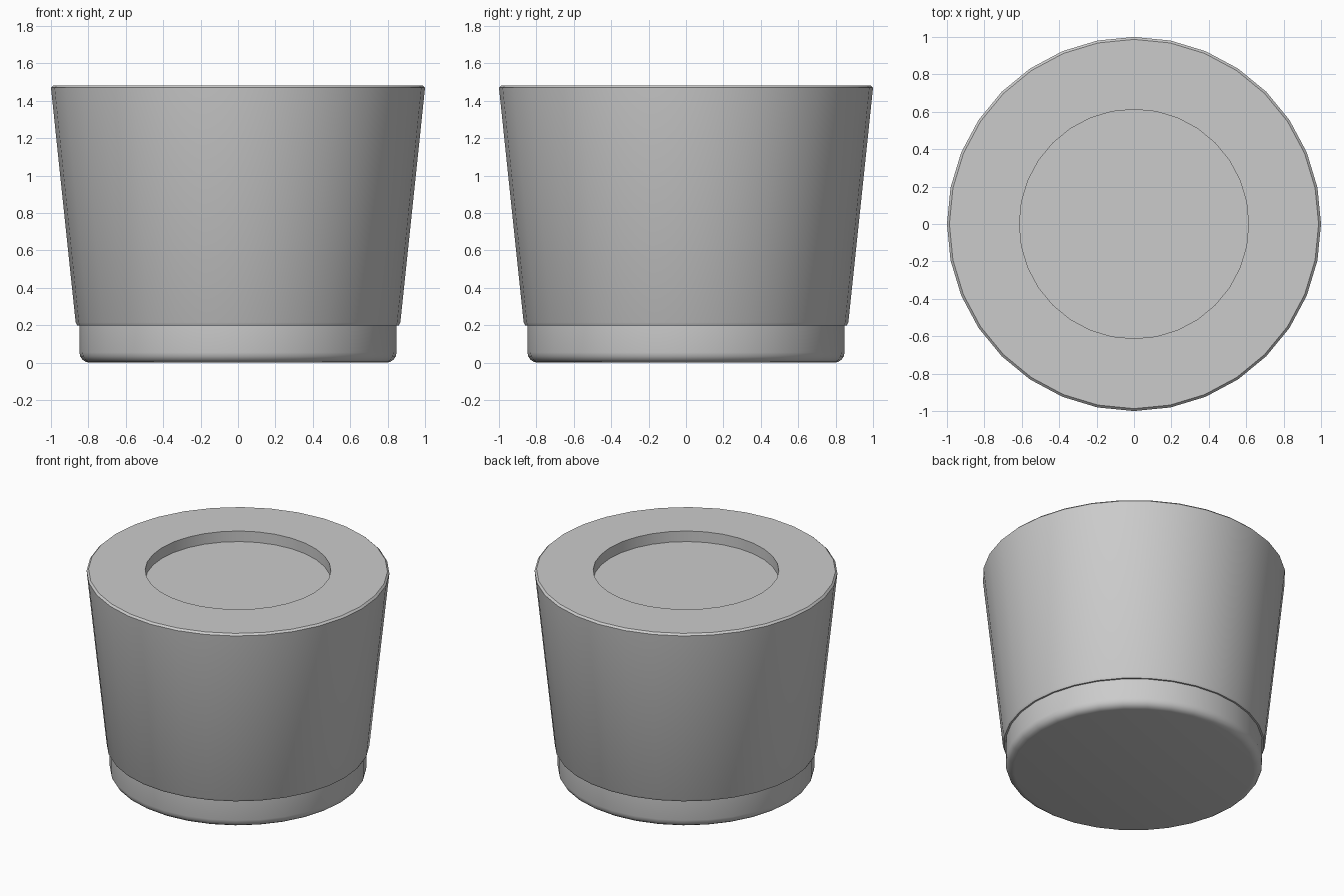
import bpy, bmesh, math

if "Cube" in bpy.data.objects:
    bpy.data.objects.remove(bpy.data.objects["Cube"])

SIDES = 32


def lathe(name, profile, angle=35):
    """Revolve (radius, z) points around z; radius 0 makes a pole."""
    bm = bmesh.new()
    rings = []
    for r, z in profile:
        rings.append([bm.verts.new((r * math.cos(2 * math.pi * i / SIDES),
                                    r * math.sin(2 * math.pi * i / SIDES), z))
                      for i in range(SIDES)])
    for a, b in zip(rings, rings[1:]):
        for i in range(SIDES):
            j = (i + 1) % SIDES
            bm.faces.new((a[i], a[j], b[j], b[i]))
    return bm, rings


def finish(name, bm):
    mesh = bpy.data.meshes.new(name)
    bm.to_mesh(mesh)
    bm.free()
    obj = bpy.data.objects.new(name, mesh)
    bpy.context.collection.objects.link(obj)
    bpy.ops.object.select_all(action='DESELECT')
    obj.select_set(True)
    bpy.context.view_layer.objects.active = obj
    bpy.ops.object.shade_smooth_by_angle(angle=math.radians(35))


# Base: short foot with a rounded lower edge and a flat bottom
R, F = 0.848, 0.055
foot = [(R - F + F * math.sin(math.radians(a)), F - F * math.cos(math.radians(a)))
        for a in (0, 22.5, 45, 67.5, 90)] + [(R, 0.2)]
bm, rings = lathe("base", foot)
bm.faces.new(rings[0][::-1])
finish("base", bm)

# Body: tapered cup with chamfered edges and a shallow round recess on top
cup = [(R, 0.2), (0.86, 0.2), (0.868, 0.215), (1.0, 1.47), (0.987, 1.483),
       (0.613, 1.483), (0.613, 1.406)]
bm, rings = lathe("body", cup)
bm.faces.new(rings[-1])
finish("body", bm)
